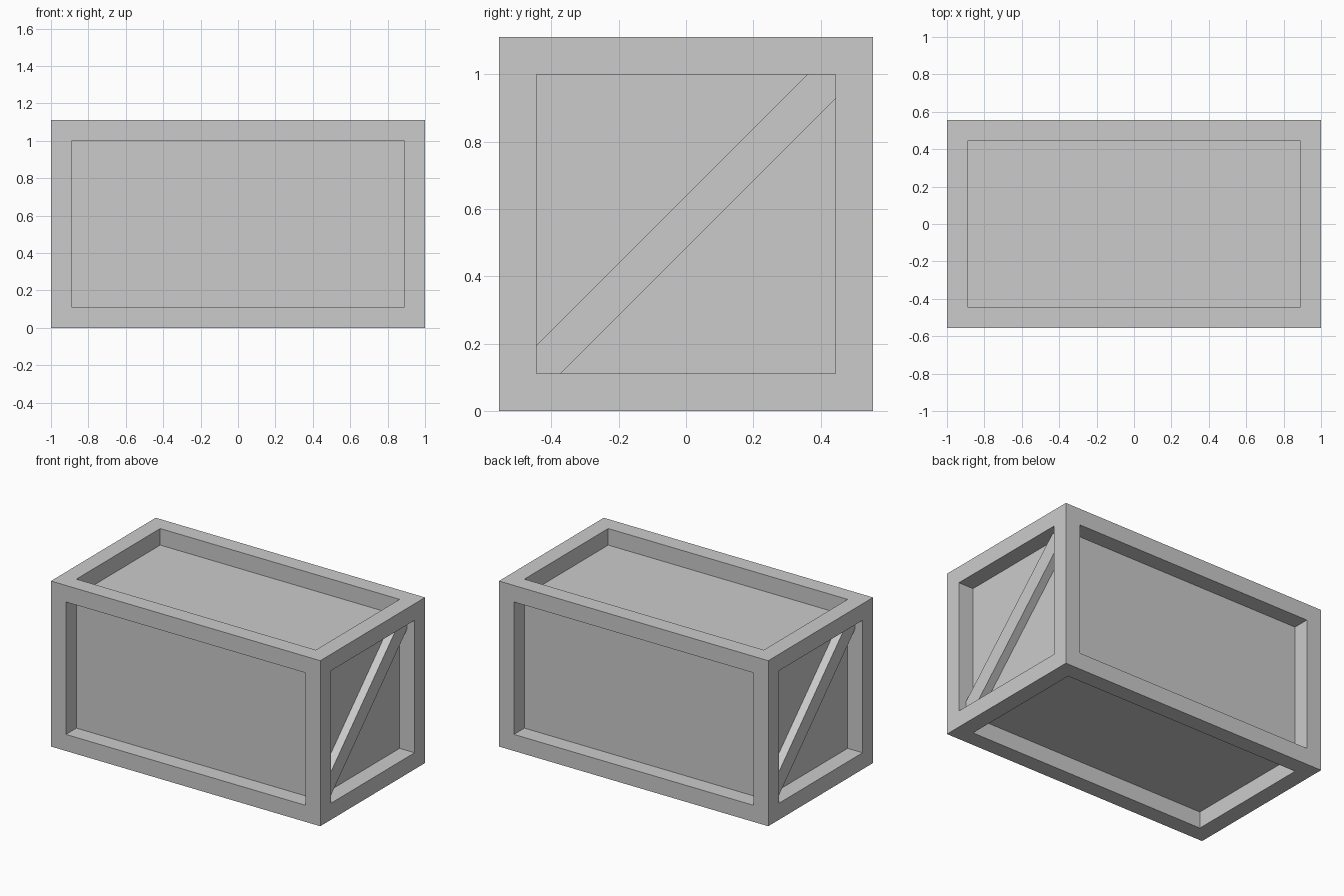
import bpy, bmesh
from mathutils import Matrix, Vector

if "Cube" in bpy.data.objects:
    bpy.data.objects.remove(bpy.data.objects["Cube"])

T = 1 / 9                      # beam thickness and panel recess
SIZE = Vector((2, 10 * T, 10 * T))


def add_object(name, bm):
    bmesh.ops.recalc_face_normals(bm, faces=bm.faces)
    mesh = bpy.data.meshes.new(name)
    bm.to_mesh(mesh)
    bm.free()
    obj = bpy.data.objects.new(name, mesh)
    bpy.context.collection.objects.link(obj)
    return obj


# Crate body: box with every side inset and pushed in, leaving a square frame
bm = bmesh.new()
bmesh.ops.create_cube(bm, size=1)
bmesh.ops.scale(bm, vec=SIZE, verts=bm.verts)
bmesh.ops.translate(bm, vec=(0, 0, SIZE.z / 2), verts=bm.verts)
panels = bm.faces[:]
bmesh.ops.inset_individual(bm, faces=panels, thickness=T, use_even_offset=True)
for panel in bmesh.ops.extrude_discrete_faces(bm, faces=panels)["faces"]:
    panel.normal_update()
    bmesh.ops.translate(bm, vec=-panel.normal * T, verts=panel.verts)
add_object("crate_body", bm)


# Diagonal end braces, half as deep as the recess, clipped to the opening
def add_brace(name, angle):
    h, lo, hi = 4 * T, T, 9 * T
    upper, lower = 0.64, 0.483     # z - y of the two long edges
    profile = [(-h, lo), (lo - lower, lo), (h, h + lower),
               (h, hi), (hi - upper, hi), (-h, upper - h)]
    bm = bmesh.new()
    face = bm.faces.new([bm.verts.new((1 - T, y, z)) for y, z in profile])
    top = bmesh.ops.extrude_face_region(bm, geom=[face])["geom"]
    bmesh.ops.translate(bm, vec=(T / 2, 0, 0),
                        verts=[v for v in top if isinstance(v, bmesh.types.BMVert)])
    bmesh.ops.rotate(bm, matrix=Matrix.Rotation(angle, 3, 'Z'), verts=bm.verts)
    add_object(name, bm)


add_brace("right_brace", 0)
add_brace("left_brace", 3.14159265)
